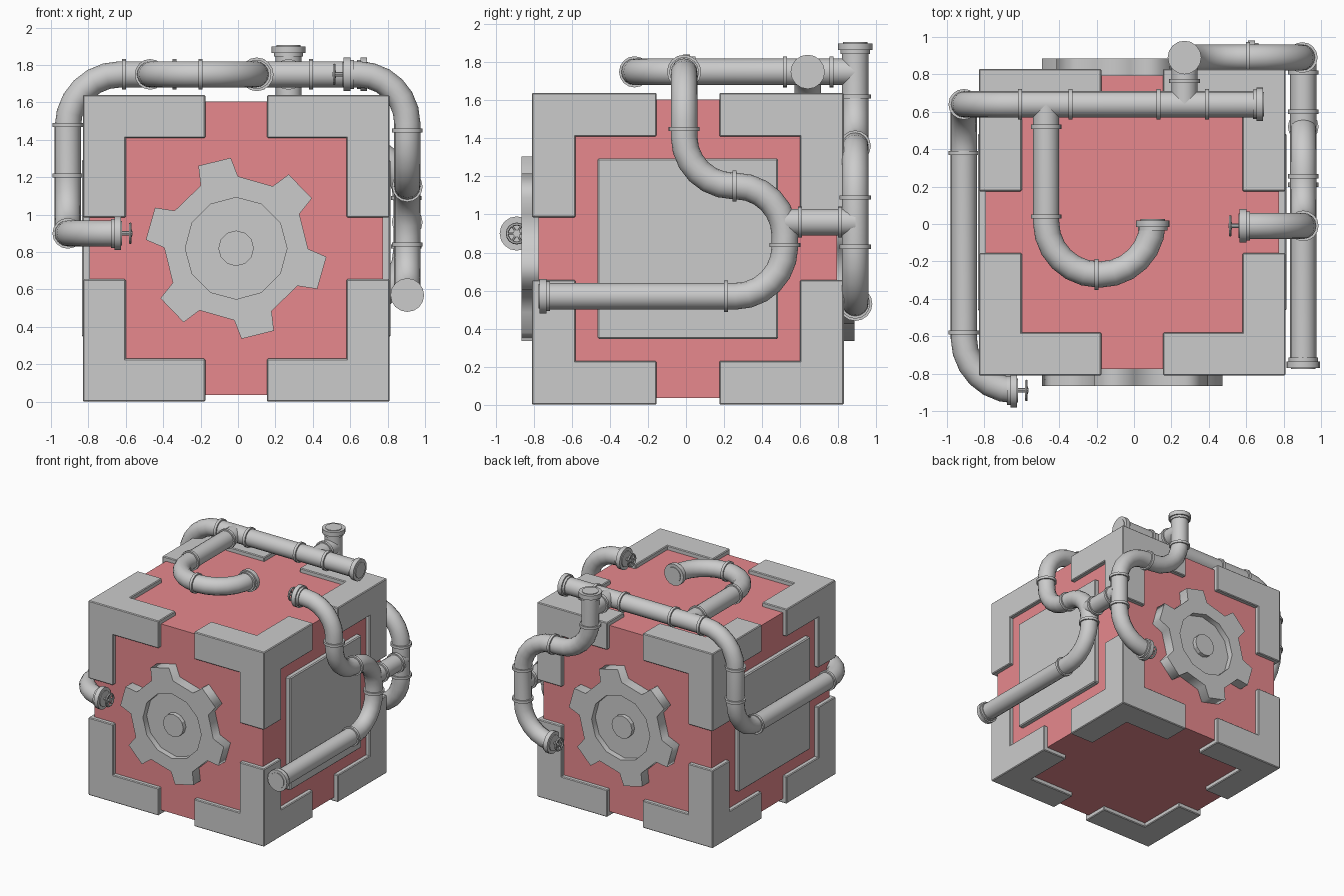
import bpy, bmesh
from math import sin, cos, pi, radians
from mathutils import Vector, Matrix

if "Cube" in bpy.data.objects:
    bpy.data.objects.remove(bpy.data.objects["Cube"])

C = Vector((-0.01, 0.01, 0.82))      # cube centre
R, FR = 0.07, 0.086                  # pipe and flange radius


def finish(name, bm, loc=(0, 0, 0), mat=None, smooth=False, bevel=0):
    me = bpy.data.meshes.new(name)
    bm.to_mesh(me)
    bm.free()
    ob = bpy.data.objects.new(name, me)
    bpy.context.collection.objects.link(ob)
    ob.location = loc
    if mat:
        me.materials.append(mat)
    if bevel:
        m = ob.modifiers.new("bevel", 'BEVEL')
        m.width, m.segments = bevel, 1
    if smooth:
        activate(ob)
        bpy.ops.object.shade_smooth_by_angle(angle=radians(40))
    return ob


def activate(ob):
    bpy.ops.object.select_all(action='DESELECT')
    ob.select_set(True)
    bpy.context.view_layer.objects.active = ob


def add_box(bm, lo, hi):
    lo, hi = Vector(lo), Vector(hi)
    bmesh.ops.create_cube(bm, size=1, matrix=Matrix.Translation((lo + hi) / 2) @ Matrix.Diagonal((*(hi - lo), 1)))


def add_disc(bm, p, axis, r, depth, seg=16):
    rot = Vector(axis).to_track_quat('Z', 'Y').to_matrix().to_4x4()
    bmesh.ops.create_cone(bm, cap_ends=True, segments=seg, radius1=r, radius2=r, depth=depth,
                          matrix=Matrix.Translation(p) @ rot)


def curve_mesh(name, curve):
    ob = bpy.data.objects.new(name, curve)
    bpy.context.collection.objects.link(ob)
    activate(ob)
    bpy.ops.object.convert(target='MESH')
    return bpy.context.view_layer.objects.active


def add_spline(curve, pts, cyclic=False):
    s = curve.splines.new('POLY')
    s.points.add(len(pts) - 1)
    for q, p in zip(s.points, pts):
        q.co = (*p, 1)
    s.use_cyclic_u = cyclic
    return s


# Pipe through corner points with rounded elbows, ring flanges and capped ends
def pipe(name, pts, rings=(), caps=(), bend=0.28):
    pts = [Vector(p) for p in pts]
    path = [pts[0]]
    for a, b, c in zip(pts, pts[1:], pts[2:]):
        u, v = (a - b).normalized(), (c - b).normalized()
        o = b + (u + v) * bend
        path += [o - v * bend * cos(t) - u * bend * sin(t) for t in [i * pi / 12 for i in range(7)]]
    path.append(pts[-1])
    cu = bpy.data.curves.new(name, 'CURVE')
    cu.dimensions = '3D'
    cu.bevel_depth, cu.bevel_resolution, cu.use_fill_caps = R, 6, True
    add_spline(cu, path)
    ob = curve_mesh(name, cu)
    bpy.ops.object.shade_smooth_by_angle(angle=radians(40))
    bm = bmesh.new()
    for p, axis in rings:
        add_disc(bm, p, axis, FR - 0.004, 0.022)
    for p, axis in caps:
        p, axis = Vector(p), Vector(axis)
        add_disc(bm, p - axis * 0.018, axis, FR + 0.004, 0.036)
        add_disc(bm, p - axis * 0.045, axis, FR - 0.008, 0.02)
        add_disc(bm, p, axis, R - 0.005, 0.012)
    if rings or caps:
        finish(name + "_flanges", bm, smooth=True)
    else:
        bm.free()
    return ob


# Hand wheel on a stem
def valve(name, p, axis):
    p, axis = Vector(p), Vector(axis)
    bm = bmesh.new()
    add_disc(bm, p + axis * 0.025, axis, 0.012, 0.07, 8)
    hub = p + axis * 0.05
    add_disc(bm, hub, axis, 0.02, 0.016, 8)
    rot = axis.to_track_quat('Z', 'Y').to_matrix()
    for i in range(3):
        d = rot @ Vector((cos(i * pi / 3), sin(i * pi / 3), 0))
        add_disc(bm, hub, d, 0.006, 0.1, 6)
    finish(name + "_stem", bm, smooth=True)
    bpy.ops.mesh.primitive_torus_add(major_segments=16, minor_segments=6, major_radius=0.05, minor_radius=0.008,
                                     location=hub, rotation=rot.to_euler())
    bpy.context.object.name = name + "_wheel"


# Red cube body
red = bpy.data.materials.new("red_panel")
red.diffuse_color = (0.8, 0.25, 0.27, 1)
red.use_nodes = True
red.node_tree.nodes["Principled BSDF"].inputs["Base Color"].default_value = red.diffuse_color
bm = bmesh.new()
bmesh.ops.create_cube(bm, size=1.57)
finish("cube_body", bm, C, red)

# Corner brackets: corner block with three arms, mirrored to all eight corners
bm = bmesh.new()
h, w, arm = 0.82, 0.23, 0.655
add_box(bm, (h - w,) * 3, (h,) * 3)
for k in range(3):
    lo, hi = [h - w] * 3, [h] * 3
    lo[k], hi[k] = h - arm, h - w
    add_box(bm, lo, hi)
bmesh.ops.remove_doubles(bm, verts=bm.verts, dist=1e-4)
inner = [f for f in bm.faces if all(len(e.link_faces) > 2 for e in f.edges)]
seen = {}
for f in bm.faces:
    seen.setdefault(tuple(round(x, 3) for x in f.calc_center_median()), []).append(f)
bmesh.ops.delete(bm, geom=[f for fs in seen.values() if len(fs) > 1 for f in fs], context='FACES')
bmesh.ops.recalc_face_normals(bm, faces=bm.faces)
ob = finish("corner_brackets", bm, C, bevel=0.006)
m = ob.modifiers.new("mirror", 'MIRROR')
m.use_axis = (True, True, True)

# Side panels
for side, s in (("left", -1), ("right", 1)):
    bm = bmesh.new()
    bmesh.ops.create_cube(bm, size=1, matrix=Matrix.Diagonal((0.06, 0.95, 0.95, 1)))
    finish(side + "_panel", bm, C + Vector((s * 0.795, 0, 0)), bevel=0.008)

# Front and back gears with recessed centre and hub
for side, s in (("front", -1), ("back", 1)):
    cu = bpy.data.curves.new(side + "_gear", 'CURVE')
    cu.dimensions, cu.fill_mode, cu.extrude = '2D', 'BOTH', 0.05
    teeth = [(r, radians(44 + 60 * i + d)) for i in range(6)
             for r, d in ((0.385, -15.5), (0.485, -10.6), (0.485, 10.6), (0.385, 15.5))]
    add_spline(cu, [(r * cos(a), r * sin(a), 0) for r, a in teeth], True)
    add_spline(cu, [(0.272 * cos(i * pi / 6), 0.272 * sin(i * pi / 6), 0) for i in range(12)], True)
    ob = curve_mesh(side + "_gear", cu)
    ob.location = C + Vector((0, s * 0.825, 0))
    ob.rotation_euler = (pi / 2, 0, 0 if s < 0 else pi)
    bm = bmesh.new()
    add_disc(bm, (0, s * 0.795, 0), (0, 1, 0), 0.29, 0.06, 12)
    add_disc(bm, (0, s * 0.83, 0), (0, 1, 0), 0.095, 0.06, 12)
    finish(side + "_gear_hub", bm, C)

X, Y, Z = (1, 0, 0), (0, 1, 0), (0, 0, 1)
NX, NY = (-1, 0, 0), (0, -1, 0)
T = 1.75                              # height of the pipes on top

# Long pipe: across the top, down the left side, round to the front valve
pipe("left_pipe", [(0.68, 0.64, T), (-0.91, 0.64, T), (-0.91, 0.64, 0.9), (-0.91, -0.89, 0.9), (-0.63, -0.89, 0.9)],
     [((-0.61, 0.64, T), X), ((-0.34, 0.64, T), X), ((0.13, 0.64, T), X), ((0.39, 0.64, T), X),
      ((-0.91, 0.64, 1.48), Z), ((-0.91, 0.64, 1.21), Z), ((-0.91, 0.38, 0.9), Y), ((-0.91, -0.58, 0.9), Y)],
     [((0.69, 0.64, T), X), ((-0.625, -0.89, 0.9), X)])
valve("front_valve", (-0.625, -0.89, 0.9), X)

# Hooked branch on top
pipe("top_hook_pipe", [(-0.47, 0.64, T), (-0.47, -0.27, T), (0.1, -0.27, T), (0.1, 0.02, T)],
     [((-0.47, 0.52, T), Y), ((-0.47, 0.04, T), Y), ((-0.2, -0.27, T), X)], [((0.1, 0.02, T), Y)])

# Back pipe: capped stub, across and down to the back valve
pipe("back_link_pipe", [(0.27, 0.64, T), (0.27, 0.89, T)], [((0.27, 0.765, T), Y)])
pipe("back_pipe", [(0.27, 0.89, 1.89), (0.27, 0.89, 1.36), (0.9, 0.89, 1.36), (0.9, 0.89, 0.53), (0.62, 0.89, 0.53)],
     [((0.27, 0.89, 1.62), Z), ((0.61, 0.89, 1.36), X), ((0.9, 0.89, 1.09), Z), ((0.9, 0.89, 0.83), Z)],
     [((0.27, 0.89, 1.9), Z), ((0.61, 0.89, 0.53), NX)])
valve("back_valve", (0.61, 0.89, 0.53), NX)

# Right side pipe: top valve, S-bend and long lower run
pipe("right_pipe", [(0.58, -0.01, T), (0.905, -0.01, T), (0.905, -0.01, 1.15), (0.905, 0.52, 1.15),
                    (0.905, 0.52, 0.57), (0.905, -0.76, 0.57)],
     [((0.905, -0.01, 1.45), Z), ((0.905, 0.255, 1.15), Y), ((0.905, 0.52, 0.84), Z), ((0.905, 0.21, 0.57), Y)],
     [((0.565, -0.01, T), NX), ((0.905, -0.77, 0.57), NY)], bend=0.26)
valve("top_valve", (0.565, -0.01, T), NX)
pipe("right_link_pipe", [(0.905, 0.52, 0.96), (0.905, 0.89, 0.96)], [((0.905, 0.81, 0.96), Y), ((0.905, 0.6, 0.96), Y)])
